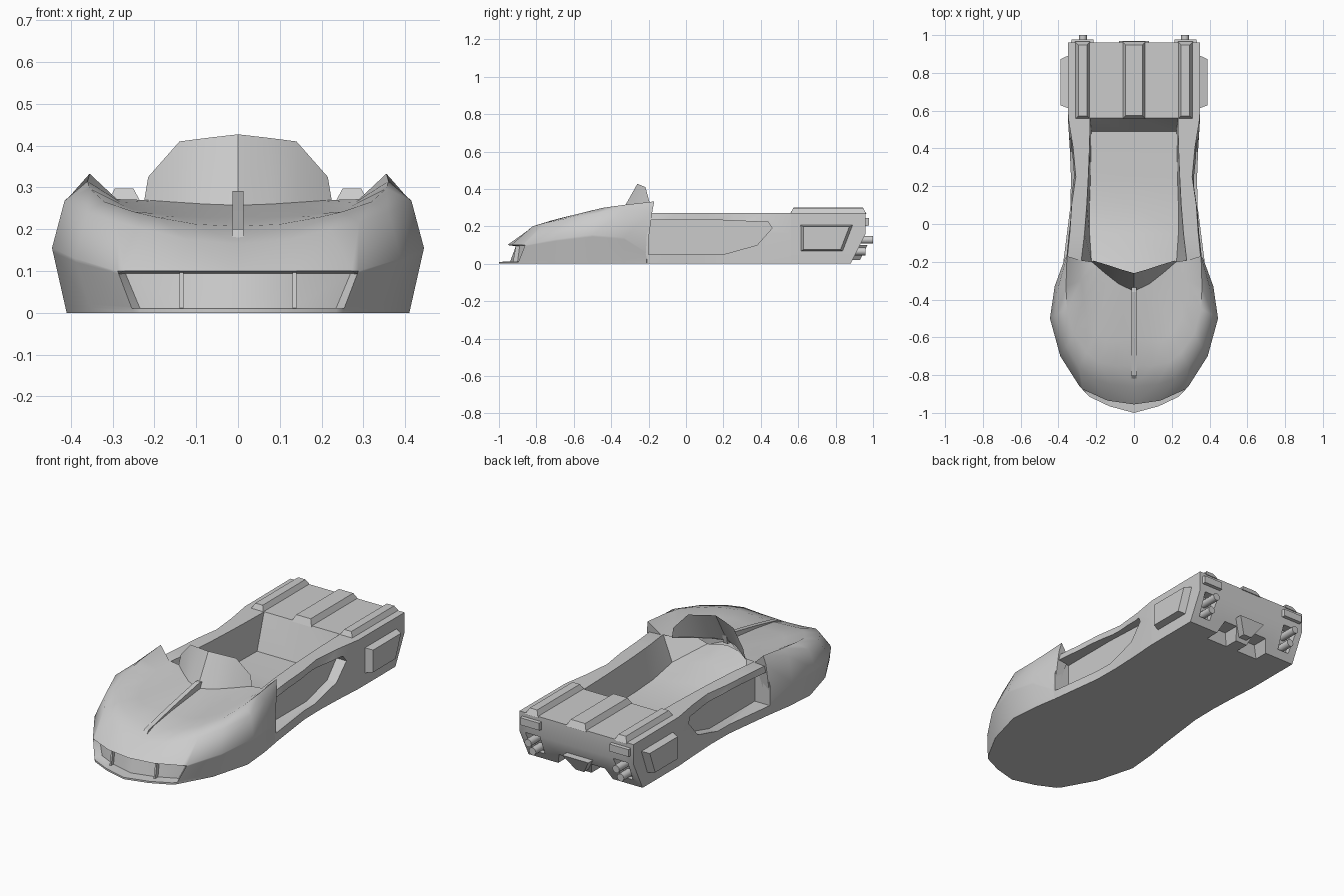
import bpy, bmesh, math
from mathutils import Vector, Matrix

cube = bpy.data.objects.get("Cube")
if cube:
    bpy.data.objects.remove(cube, do_unlink=True)

grey = bpy.data.materials.new("body_grey")
grey.use_nodes = True
tone = (0.6, 0.6, 0.6, 1)
grey.diffuse_color = tone
grey.node_tree.nodes["Principled BSDF"].inputs["Base Color"].default_value = tone


def make(name, verts, faces, mirror=False):
    """Mesh object with consistent normals, optionally mirrored across x."""
    bm = bmesh.new()
    vs = [bm.verts.new(v) for v in verts]
    for f in faces:
        bm.faces.new([vs[i] for i in f])
    bmesh.ops.remove_doubles(bm, verts=bm.verts, dist=0.0001)
    if mirror:
        copy = bmesh.ops.duplicate(bm, geom=bm.verts[:] + bm.edges[:] + bm.faces[:])["geom"]
        moved = [g for g in copy if isinstance(g, bmesh.types.BMVert)]
        for v in moved:
            v.co.x = -v.co.x
        bmesh.ops.remove_doubles(bm, verts=bm.verts, dist=0.0001)
    bmesh.ops.recalc_face_normals(bm, faces=bm.faces)
    mesh = bpy.data.meshes.new(name)
    bm.to_mesh(mesh)
    bm.free()
    mesh.materials.append(grey)
    ob = bpy.data.objects.new(name, mesh)
    bpy.context.collection.objects.link(ob)
    return ob


def strips(rows, closed=False):
    """Quad faces between neighbouring rows of equal length."""
    n = len(rows[0])
    last = n if closed else n - 1
    return [(r * n + i, r * n + (i + 1) % n, (r + 1) * n + (i + 1) % n, (r + 1) * n + i)
            for r in range(len(rows) - 1) for i in range(last)]


def slab(name, base, top, mirror=False):
    """Solid between two outlines with the same number of points."""
    n = len(base)
    faces = strips([base, top], True) + [tuple(range(n)), tuple(range(n, 2 * n))]
    return make(name, list(base) + list(top), faces, mirror)


def side_prism(name, outline, x0, x1, inset=0, mirror=True):
    """Side (y, z) outline pushed out along x, with a chamfered outer face."""
    top = [Vector((x1, y, z)) for y, z in outline]
    mid = sum(top, Vector()) / len(top)
    return slab(name, [(x0, y, z) for y, z in outline],
                [p.lerp(mid, inset) for p in top], mirror)


def tapered(name, lo, hi, axis, cut, mirror=False):
    """Box whose far face along the axis is set in by a fixed margin."""
    a, b = [i for i in range(3) if i != axis]

    def ring(level, m):
        out = []
        for s, t in ((0, 0), (1, 0), (1, 1), (0, 1)):
            p = [0, 0, 0]
            p[axis] = level
            p[a] = hi[a] - m if s else lo[a] + m
            p[b] = hi[b] - m if t else lo[b] + m
            out.append(tuple(p))
        return out
    return slab(name, ring(lo[axis], 0), ring(hi[axis], cut), mirror)


# Nose shell: rings run from the front centre round to the rear of the fender
bottom = [(0, -1, 0), (.13, -.965, 0), (.235, -.915, 0), (.25, -.9, 0),
          (.35, -.72, 0), (.41, -.5, 0), (.395, -.33, 0), (.376, -.21, 0)]
wide = [(0, -.955, .1), (.14, -.935, .1), (.272, -.875, .1), (.288, -.86, .1),
        (.39, -.7, .13), (.445, -.5, .155), (.42, -.33, .14), (.372, -.21, .06)]
shoulder = [(0, -.86, .165), (.12, -.85, .175), (.22, -.82, .2), (.29, -.76, .217),
            (.36, -.65, .24), (.415, -.48, .268), (.4, -.33, .282), (.365, -.18, .28)]
crest = [(0, -.75, .207), (.1, -.75, .212), (.19, -.73, .228), (.25, -.68, .242),
         (.32, -.58, .266), (.355, -.45, .298), (.36, -.33, .315), (.355, -.17, .333)]
hood = [(0, -.6, .23), (.08, -.62, .228), (.15, -.62, .232), (.2, -.58, .238),
        (.25, -.5, .246), (.27, -.4, .255), (.28, -.3, .264), (.29, -.19, .272)]
base_line = [(.225 * t, -.36 + .16 * t, .257 + .013 * t) for t in (i / 7 for i in range(8))]

lip, low, high = [], [], []
for i, (b, w) in enumerate(zip(bottom, wide)):
    if i < 3:   # sloping grille panel behind the front lip
        lip.append((b[0], b[1], .01))
        low.append((b[0], b[1] + .06, .012))
        high.append((w[0] * .99, w[1] + .045, .094))
    else:
        for ring, t in ((lip, .1), (low, .15), (high, .93)):
            ring.append(tuple(Vector(b).lerp(Vector(w), t)))
rings = [bottom, lip, low, high, wide, shoulder, crest, hood, base_line]
points = [p for r in rings for p in r]
faces = strips(rings)
count = len(bottom)
points.append((0, -.21, 0))
faces.append(tuple(range(count)) + (len(points) - 1,))
faces.append(tuple(r * count + count - 1 for r in range(len(rings) - 1)))
make("nose_shell", points, faces, True)

# Grille dividers, hood fin and windscreen
side_prism("grille_divider", [(-.925, .01), (-.91, .096), (-.86, .096), (-.88, .01)], .13, .14)
side_prism("hood_fin", [(-.83, .17), (-.8, .2), (-.6, .245), (-.36, .292),
                        (-.335, .29), (-.345, .24), (-.6, .2)], -.013, .013, 0, False)
foot = [(0, -.36, .25), (.08, -.32, .255), (.15, -.265, .26), (.225, -.2, .265)]
brow = [(0, -.26, .427), (.07, -.24, .419), (.14, -.217, .41), (.215, -.194, .325)]
make("windscreen", foot + brow, strips([foot, brow]), True)

# Rear body with open cockpit: cross-sections along the length
# y, sill x, top x, rim x, floor x, rim z, floor side z, floor centre z, floor shift
sections = [(-.36, .37, .33, .24, .12, .235, .2, .225, 0),
            (-.2, .374, .355, .28, .225, .27, .13, .19, 0),
            (-.05, .355, .34, .262, .235, .27, .09, .13, 0),
            (.1, .336, .33, .25, .235, .27, .08, .09, 0),
            (.25, .334, .308, .242, .23, .27, .08, .08, 0),
            (.4, .34, .322, .236, .228, .27, .08, .08, 0),
            (.56, .35, .348, .232, .226, .27, .08, .08, -.07),
            (.562, .35, .348, .232, .226, .27, .27, .27, 0),
            (.96, .35, .35, .232, .226, .27, .27, .27, 0)]
rows = []
for y, sill, top, rim, floor, zr, zf, zc, shift in sections:
    yb = .88 if y > .9 else y
    right = [(sill, yb, 0), (sill, y, .16), (top, y, zr), (rim, y, zr), (floor, y + shift, zf)]
    left = [(-x, a, z) for x, a, z in reversed(right)]
    rows.append(right + [(0, y + shift, zc)] + left)
n = len(rows[0])
end = (len(rows) - 1) * n
rear_lower = (end, end + 1, end + n - 2, end + n - 1)
rear_upper = tuple(range(end + 1, end + n - 1))
body = make("rear_body", [p for r in rows for p in r],
            strips(rows, True) + [tuple(range(n)), rear_lower, rear_upper])


def carve(target, cutter):
    cutter.hide_render = True
    mod = target.modifiers.new("cut", "BOOLEAN")
    mod.operation = "DIFFERENCE"
    mod.solver = "EXACT"
    mod.object = cutter
    bpy.context.view_layer.objects.active = target
    bpy.ops.object.modifier_apply(modifier=mod.name)
    bpy.data.objects.remove(cutter, do_unlink=True)


# Side intakes opening behind the fenders
intake = [(-.2, .05), (.2, .05), (.38, .1), (.46, .19), (.44, .222), (.14, .235), (-.2, .235)]
carve(body, side_prism("intake_cutter", intake, .282, .5))

# Diffuser notches and shallow pockets behind the exhausts
notch = [(.035, -.005), (.17, -.005), (.14, .065), (.06, .065)]
pocket = [(.235, .04), (.305, .04), (.315, .16), (.225, .16)]
for outline, depth in ((notch, .8), (pocket, .86)):
    carve(body, slab("rear_cutter", [(x, depth + z * .3, z) for x, z in outline],
                     [(x, 1.1, z) for x, z in outline], True))

# Raised ribs on the rear deck
tapered("centre_rib", (-.062, .556, .265), (.062, .965, .3), 2, .018)
tapered("side_rib", (.233, .556, .265), (.312, .965, .297), 2, .017, True)

# Side pods, tail lamps and diffuser wedge
pod = [(.61, .065), (.61, .208), (.895, .208), (.84, .065)]
side_prism("side_pod", pod, .34, .389, .14)
tapered("tail_lamp", (.212, .94, .2), (.335, .978, .248), 1, .004, True)
wedge = [(-.025, .02), (.025, .02), (.08, .1), (-.08, .1)]
slab("diffuser_wedge", [(x, .86, z) for x, z in wedge],
     [(x, .92 + z * .5, z) for x, z in wedge])

# Paired exhaust pipes
for label, z, tip in (("upper", .128, 1.0), ("lower", .066, .96)):
    for side, sign in (("left", 1), ("right", -1)):
        bm = bmesh.new()
        bmesh.ops.create_cone(bm, cap_ends=True, segments=12, radius1=.021, radius2=.021,
                              depth=.12, matrix=Matrix.Translation((sign * .27, tip - .06, z))
                              @ Matrix.Rotation(math.pi / 2, 4, "X"))
        mesh = bpy.data.meshes.new("exhaust")
        bm.to_mesh(mesh)
        bm.free()
        mesh.materials.append(grey)
        pipe = bpy.data.objects.new(f"{label}_exhaust_{side}", mesh)
        bpy.context.collection.objects.link(pipe)

# Smooth the flowing surfaces while keeping hard edges
for key, angle in (("nose", 55), ("rear_body", 30), ("windscreen", 35), ("exhaust", 35)):
    bpy.ops.object.select_all(action="DESELECT")
    for ob in bpy.context.collection.objects:
        if key in ob.name:
            ob.select_set(True)
            bpy.context.view_layer.objects.active = ob
    bpy.ops.object.shade_smooth_by_angle(angle=math.radians(angle))
